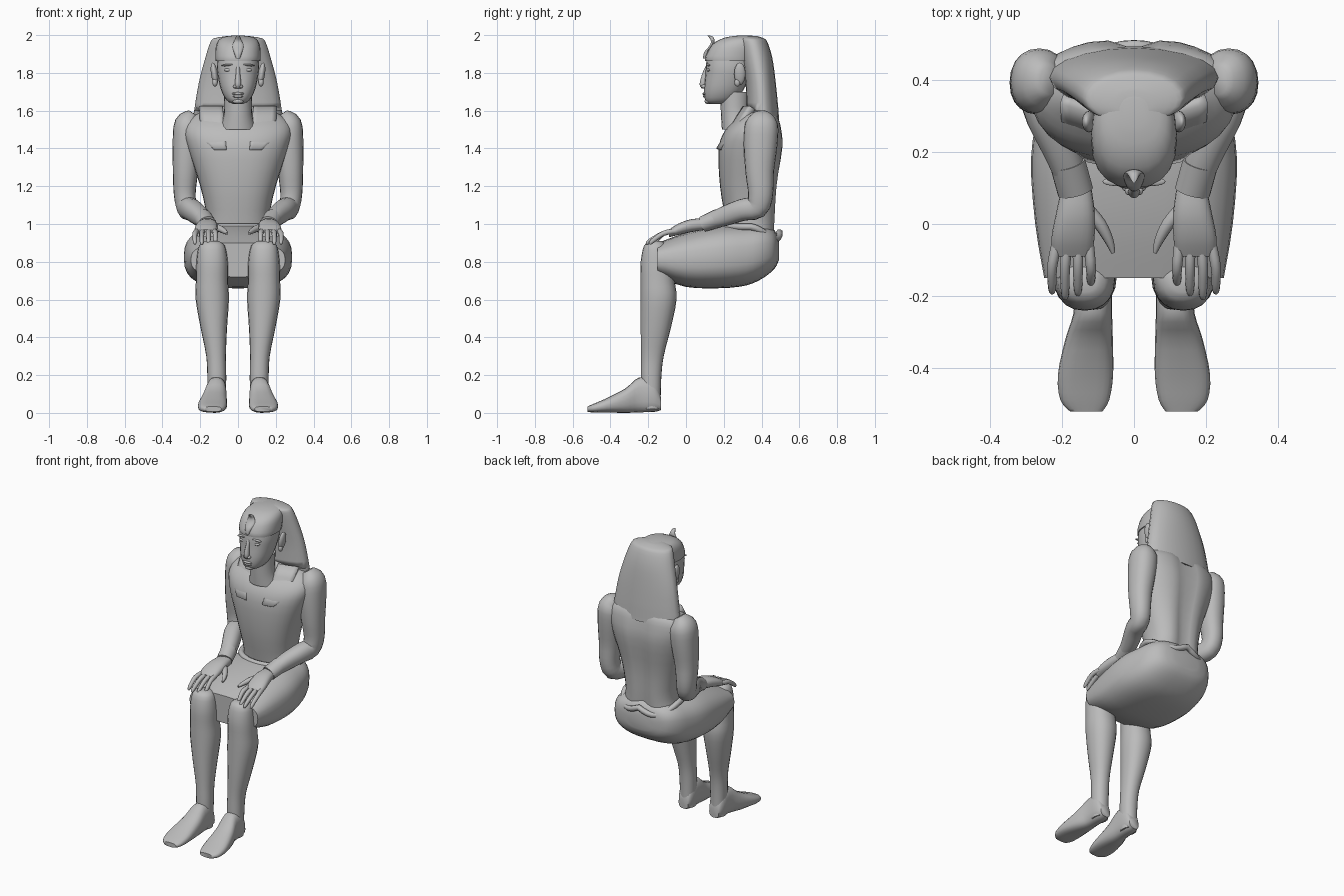
import bpy, bmesh, math
from mathutils import Vector

if "Cube" in bpy.data.objects:
    bpy.data.objects.remove(bpy.data.objects["Cube"], do_unlink=True)

stone = bpy.data.materials.new("grey_stone")
stone.use_nodes = True
stone.diffuse_color = (0.5, 0.5, 0.5, 1)
stone.node_tree.nodes["Principled BSDF"].inputs["Base Color"].default_value = stone.diffuse_color

SIDES = (("left", 1), ("right", -1))
UP, FORWARD = Vector((0, 0, 1)), Vector((0, -1, 0))


def finish(name, bm, crease=50):
    """Turn a bmesh into a smooth shaded stone object."""
    bmesh.ops.recalc_face_normals(bm, faces=bm.faces)
    mesh = bpy.data.meshes.new(name)
    bm.to_mesh(mesh)
    bm.free()
    mesh.materials.append(stone)
    mesh.polygons.foreach_set("use_smooth", [True] * len(mesh.polygons))
    mesh.set_sharp_from_angle(angle=math.radians(crease))
    obj = bpy.data.objects.new(name, mesh)
    bpy.context.collection.objects.link(obj)
    return obj


def smooth_rings(rings, steps):
    """Catmull-Rom interpolation between the given rings."""
    keys = [Vector(r) for r in rings]
    result = []
    for i in range(len(keys) - 1):
        a, b, c, d = keys[max(i - 1, 0)], keys[i], keys[i + 1], keys[min(i + 2, len(keys) - 1)]
        for k in range(steps):
            t = k / steps
            result.append(b + (c - a) * (t / 2) + (a * 2 - b * 5 + c * 4 - d) * (t * t / 2)
                          + (b * 3 - a - c * 3 + d) * (t ** 3 / 2))
    return result + [keys[-1]]


def loft(name, rings, axis=None, power=2, sign=1, segments=20, steps=3):
    """Skin rounded rings (x, y, z, half width, half depth) along a path."""
    rings = smooth_rings(rings, steps)
    centres = [Vector((r[0] * sign, r[1], r[2])) for r in rings]
    bm = bmesh.new()
    loops = []
    for i, (ring, centre) in enumerate(zip(rings, centres)):
        along = axis or (centres[min(i + 1, len(rings) - 1)] - centres[max(i - 1, 0)]).normalized()
        side = Vector((1, 0, 0))
        side = (side - along * side.dot(along)).normalized()
        other = along.cross(side)
        loop = []
        for k in range(segments):
            angle = math.tau * k / segments
            c, s = math.cos(angle), math.sin(angle)
            u = math.copysign(abs(c) ** (2 / power), c) * max(ring[3], 0.002)
            v = math.copysign(abs(s) ** (2 / power), s) * max(ring[4], 0.002)
            loop.append(bm.verts.new(centre + side * u + other * v))
        loops.append(loop)
    for low, high in zip(loops, loops[1:]):
        for k in range(segments):
            n = (k + 1) % segments
            bm.faces.new((low[k], low[n], high[n], high[k]))
    bm.faces.new(loops[0])
    bm.faces.new(loops[-1])
    return finish(name, bm)


def blob(name, centre, scale, tilt=0):
    """Squashed sphere for small rounded features."""
    bm = bmesh.new()
    bmesh.ops.create_uvsphere(bm, u_segments=16, v_segments=10, radius=1)
    obj = finish(name, bm)
    obj.location, obj.scale, obj.rotation_euler = centre, scale, (0, tilt, 0)
    return obj


# Torso, with a shallow groove along the spine
torso = loft("torso", [
    (0, .35, .9, .19, .12), (0, .345, 1.02, .165, .135), (0, .335, 1.2, .2, .155),
    (0, .345, 1.4, .265, .172), (0, .36, 1.5, .285, .15), (0, .385, 1.57, .24, .105),
    (0, .38, 1.63, .1, .06)], UP, 2.4, segments=32)
for v in torso.data.vertices:
    if v.co.y > .35:
        v.co.y -= .03 * math.exp(-(v.co.x / .05) ** 2)

# Kilt wrapped around the thighs, open hem at the knees
loft("kilt", [
    (0, .492, .86, .09, .05), (0, .47, .865, .18, .1), (0, .41, .855, .235, .14),
    (0, .32, .835, .265, .16), (0, .18, .825, .287, .165), (0, 0, .81, .275, .143),
    (0, -.15, .81, .25, .09)], FORWARD, 2.7, segments=32)

# Belt dipping in two scallops at the back
belt = []
for k in range(40):
    angle = math.tau * k / 40
    back = max(math.sin(angle), 0)
    x, y = .19 * math.cos(angle), .345 + .15 * math.sin(angle)
    belt.append((x, y, .985 - back * (.03 + .05 * abs(math.sin(2 * angle)))))
curve = bpy.data.curves.new("belt", "CURVE")
curve.dimensions = "3D"
curve.bevel_depth = .018
curve.bevel_resolution = 2
spline = curve.splines.new("POLY")
spline.points.add(len(belt) - 1)
spline.use_cyclic_u = True
for point, co in zip(spline.points, belt):
    point.co = (*co, 1)
curve.materials.append(stone)
bpy.context.collection.objects.link(bpy.data.objects.new("belt", curve))

for side, s in SIDES:
    # Leg from knee to heel
    loft(side + "_leg", [
        (.138, -.16, .91, .035, .03), (.138, -.162, .885, .068, .06), (.137, -.155, .8, .083, .085),
        (.138, -.15, .7, .085, .09), (.136, -.145, .6, .088, .095), (.128, -.16, .45, .07, .08),
        (.116, -.178, .3, .052, .06), (.112, -.185, .18, .05, .054), (.112, -.185, .02, .045, .05)],
        -UP, 2.2, s)
    # Foot with a broad toe end
    loft(side + "_foot", [
        (.112, -.133, .05, .035, .035), (.113, -.17, .09, .05, .085), (.115, -.25, .095, .054, .092),
        (.125, -.32, .065, .066, .065), (.135, -.42, .04, .077, .038), (.137, -.49, .025, .068, .023),
        (.133, -.522, .02, .045, .014)], FORWARD, 2.6, s)
    # Arm from shoulder cap, round the elbow, to the wrist
    loft(side + "_arm", [
        (.235, .4, 1.585, .03, .04), (.26, .4, 1.535, .074, .085), (.268, .395, 1.43, .078, .09),
        (.278, .39, 1.28, .067, .076), (.282, .395, 1.16, .058, .066), (.27, .375, 1.09, .055, .062),
        (.245, .3, 1.075, .056, .058), (.2, .2, 1.04, .05, .052), (.165, .1, 1.005, .042, .036)],
        power=2.2, sign=s)
    loft(side + "_cuff", [(.185, .17, 1.03, .05, .05), (.163, .09, 1.0, .05, .042)],
         sign=s, steps=1)
    # Hand resting on the thigh
    loft(side + "_hand", [
        (.16, .11, 1.0, .04, .03), (.163, .03, .992, .054, .034), (.17, -.04, .972, .06, .03),
        (.172, -.09, .95, .054, .02)], FORWARD, 2.4, s)
    for i in range(4):
        x, reach = .126 + .03 * i, (.16, .185, .195, .18)[i]
        spread = x + .006 * (i - 1)
        loft(side + "_finger_" + str(i + 1), [
            (x, -.06, .962, .015, .015), (spread, -.12, .95, .014, .014),
            (spread, -reach, .908, .011, .012), (spread, -reach - .01, .892, .005, .006)],
            sign=s, segments=10)
    loft(side + "_thumb", [
        (.13, .04, .985, .02, .02), (.095, 0, .975, .018, .018), (.07, -.045, .96, .013, .014),
        (.058, -.08, .95, .006, .007)], sign=s, segments=10)

# Neck and head
loft("neck", [(0, .29, 1.5, .1, .1), (0, .26, 1.58, .075, .075), (0, .26, 1.7, .075, .08)], UP)
loft("head", [
    (0, .165, 1.635, .025, .04), (0, .18, 1.655, .06, .078), (0, .2, 1.71, .09, .105),
    (0, .22, 1.79, .108, .118), (0, .225, 1.84, .112, .12), (0, .225, 1.9, .105, .11)], UP, 2.3)

# Headcloth: skull cap with brow band, and the flaring cloth behind
loft("headcloth_cap", [
    (0, .235, 1.862, .118, .134), (0, .24, 1.89, .12, .137), (0, .265, 1.95, .115, .128),
    (0, .295, 1.985, .09, .095), (0, .31, 1.997, .035, .04)], UP, 2.3)
cloth = loft("headcloth_back", [
    (0, .41, 1.55, .235, .085), (0, .405, 1.6, .232, .085), (0, .395, 1.75, .207, .08),
    (0, .375, 1.88, .173, .082), (0, .355, 1.965, .145, .075), (0, .345, 1.985, .12, .062),
    (0, .335, 1.996, .05, .035)], UP, 2)
for v in cloth.data.vertices:
    if v.co.z < 1.6:
        v.co.z += .035 * (.44 - v.co.y) / .08

for side, s in SIDES:
    # Front lappet lying on the chest
    bm = bmesh.new()
    rows = []
    for z, inner, outer in ((1.615, .08, .2), (1.55, .072, .197), (1.48, .066, .192),
                            (1.43, .062, .172), (1.39, .06, .125)):
        row = []
        for k in range(6):
            x = inner + (outer - inner) * k / 5
            row.append(bm.verts.new((x * s, .155 + (z - 1.39) * .62 + x * x, z)))
        rows.append(row)
    for a, b in zip(rows, rows[1:]):
        for k in range(5):
            bm.faces.new((a[k], a[k + 1], b[k + 1], b[k]))
    plate = finish(side + "_lappet", bm)
    thick = plate.modifiers.new("thickness", "SOLIDIFY")
    thick.thickness, thick.offset = .04, 0
    plate.location.y = .018
    # Ear, eye and brow
    blob(side + "_ear", (.125 * s, .285, 1.795), (.018, .03, .06), .15 * s)
    blob(side + "_ear_lobe", (.122 * s, .272, 1.75), (.014, .016, .022))
    blob(side + "_eye", (.05 * s, .121, 1.815), (.025, .012, .009))
    blob(side + "_brow", (.052 * s, .118, 1.842), (.036, .012, .006), .1 * s)
    blob(side + "_nostril", (.015 * s, .095, 1.728), (.011, .015, .01))

# Nose, lips and chin
loft("nose", [
    (0, .115, 1.835, .01, .012), (0, .1, 1.79, .012, .016), (0, .09, 1.74, .017, .018),
    (0, .095, 1.718, .011, .012)], -UP, segments=12)
blob("upper_lip", (0, .1, 1.69), (.033, .014, .008))
blob("lower_lip", (0, .102, 1.676), (.027, .013, .008))
blob("chin", (0, .118, 1.65), (.03, .02, .015))

# Rearing serpent ornament on the brow
loft("brow_serpent", [
    (0, .1, 1.875, .01, .01), (0, .108, 1.91, .022, .012), (0, .135, 1.945, .029, .01),
    (0, .142, 1.97, .02, .01), (0, .13, 1.992, .011, .012), (0, .118, 1.998, .004, .004)],
    UP, segments=12)
